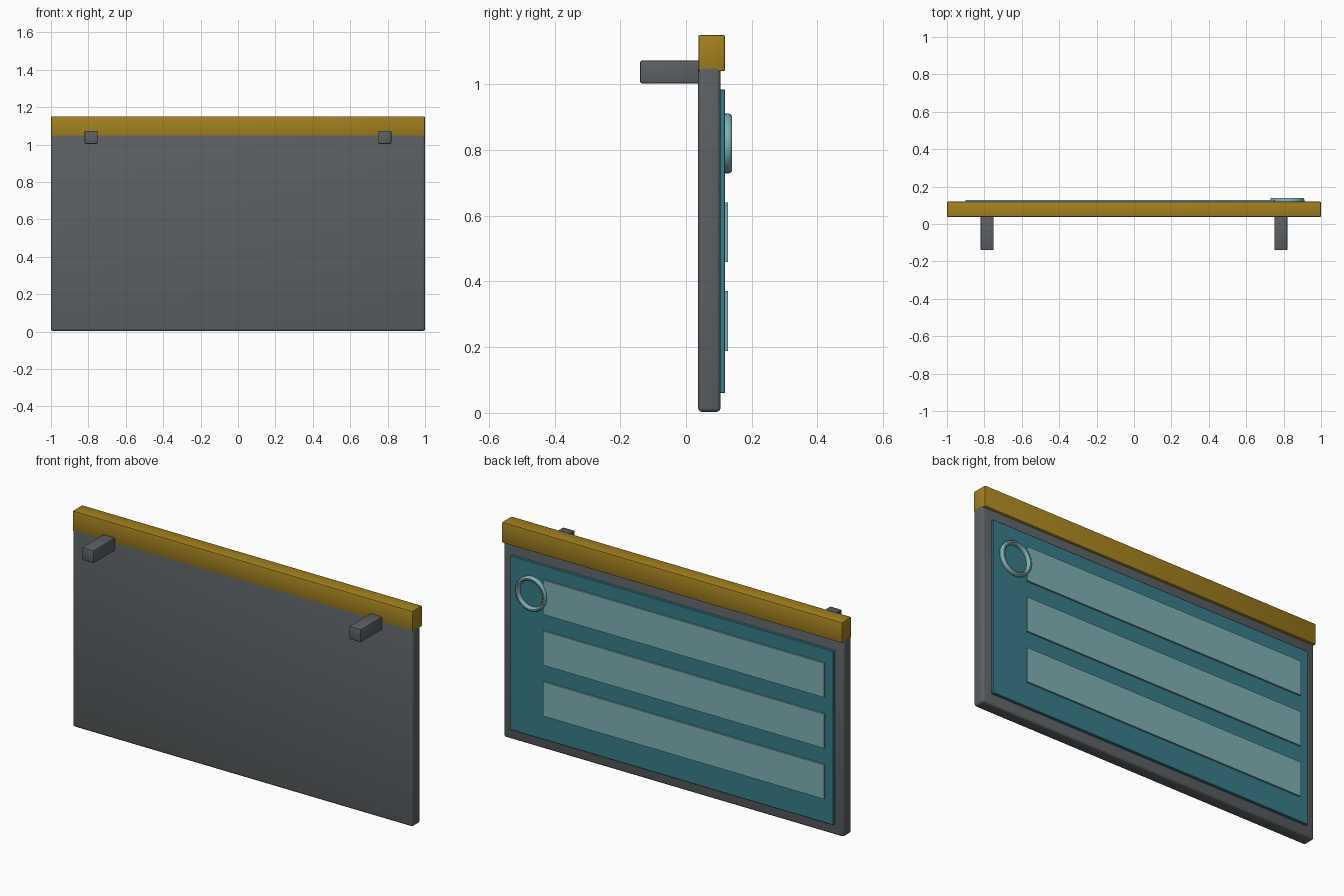
import bpy, bmesh, math

if "Cube" in bpy.data.objects:
    bpy.data.objects.remove(bpy.data.objects["Cube"])


def material(name, rgb):
    m = bpy.data.materials.new(name)
    m.diffuse_color = (*rgb, 1)
    m.use_nodes = True
    m.node_tree.nodes["Principled BSDF"].inputs["Base Color"].default_value = m.diffuse_color
    return m


GREY = material("dark grey", (0.107, 0.117, 0.125))
GOLD = material("ochre", (0.37, 0.22, 0.014))
TEAL = material("teal", (0.039, 0.205, 0.25))
PALE = material("pale teal", (0.215, 0.44, 0.465))


def finish(name, bm, mat):
    bmesh.ops.recalc_face_normals(bm, faces=bm.faces)
    me = bpy.data.meshes.new(name)
    bm.to_mesh(me)
    bm.free()
    me.materials.append(mat)
    ob = bpy.data.objects.new(name, me)
    bpy.context.collection.objects.link(ob)
    bpy.context.view_layer.objects.active = ob
    ob.select_set(True)
    bpy.ops.object.shade_smooth_by_angle(angle=math.radians(35))
    ob.select_set(False)
    return ob


def box(name, x, y, z, mat, bevel=0.0, segments=2):
    """Box from (min, max) pairs, with rounded edges."""
    bm = bmesh.new()
    bmesh.ops.create_cube(bm, size=1)
    for v in bm.verts:
        v.co = [sum(r) / 2 + c * (r[1] - r[0]) for c, r in zip(v.co, (x, y, z))]
    if bevel:
        bmesh.ops.bevel(bm, geom=bm.edges[:], offset=bevel, segments=segments,
                        profile=0.5, affect='EDGES')
    return finish(name, bm, mat)


# Main board and top rail
box("board", (-1, 1), (0.037, 0.105), (0.003, 1.058), GREY, 0.012, 3)
box("top_rail", (-0.9995, 0.9995), (0.0375, 0.119), (1.04, 1.15), GOLD, 0.005)

# Two pegs on the front
for side, s in (("left", -1), ("right", 1)):
    cx = s * 0.785
    box(side + "_peg", (cx - 0.035, cx + 0.035), (-0.14, 0.06), (1.003, 1.073), GREY, 0.006)

# Back plate with three raised strips
box("back_plate", (-0.95, 0.95), (0.10, 0.119), (0.06, 0.985), TEAL, 0.002, 1)
for i in range(3):
    cz = 0.28 + 0.27 * i
    box("strip_%d" % (i + 1), (-0.9, 0.75), (0.115, 0.128), (cz - 0.091, cz + 0.091), PALE)

# Ring: rounded section spun about the y axis
profile = [(0.09, 0.117), (0.0915, 0.128), (0.089, 0.136), (0.084, 0.14),
           (0.077, 0.14), (0.072, 0.136), (0.0695, 0.128), (0.071, 0.117)]
bm = bmesh.new()
N = 48
rings = []
for k in range(N):
    a = 2 * math.pi * k / N
    rings.append([bm.verts.new((0.82 + r * math.cos(a), y, 0.82 + r * math.sin(a)))
                  for r, y in profile])
for k in range(N):
    p, q = rings[k], rings[(k + 1) % N]
    for j in range(len(profile)):
        n = (j + 1) % len(profile)
        bm.faces.new((p[j], p[n], q[n], q[j]))
finish("ring", bm, PALE)
